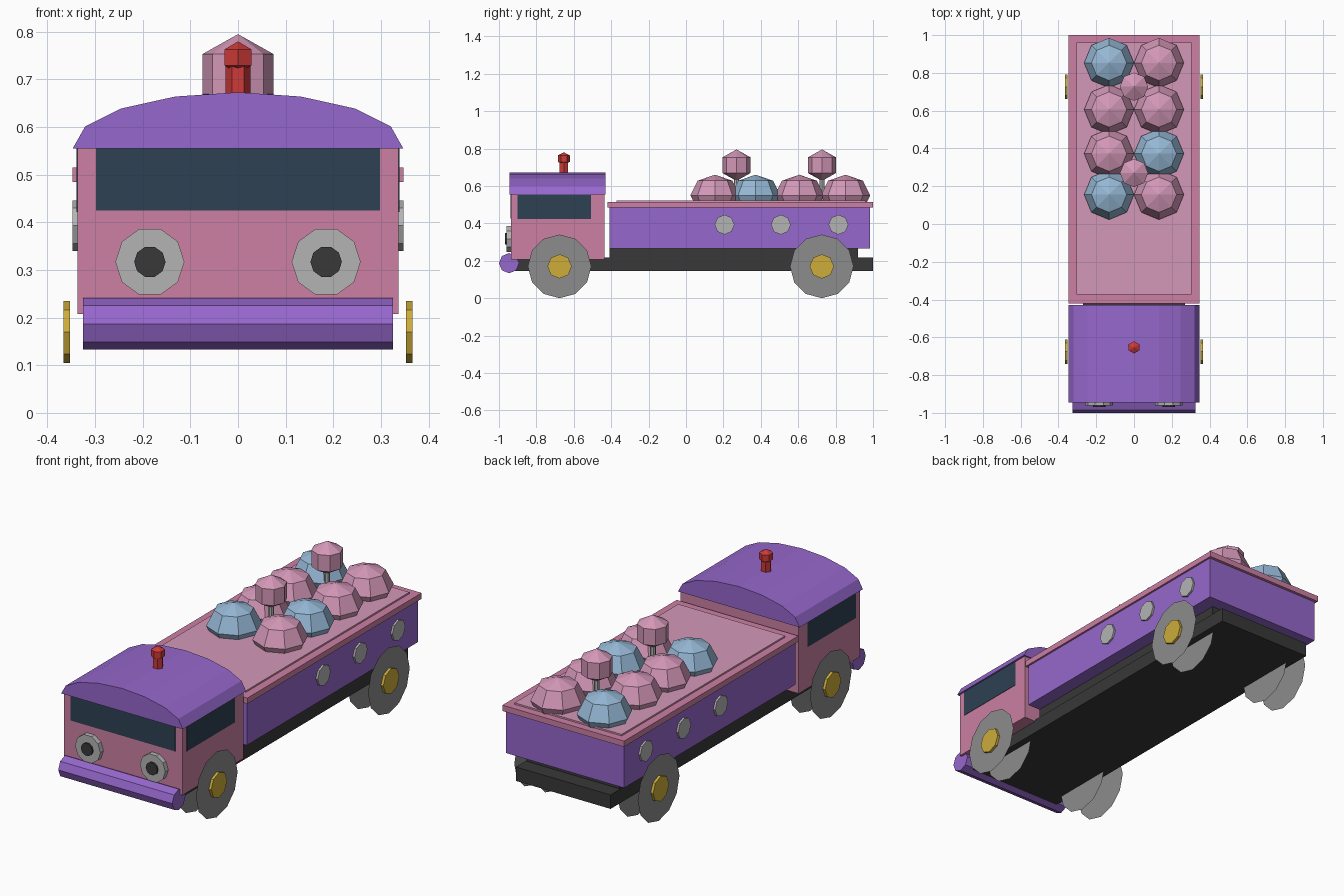
import bpy, bmesh
from math import sin, cos, pi

cube = bpy.data.objects.get("Cube")
if cube:
    bpy.data.objects.remove(cube, do_unlink=True)


def material(name, r, g, b):
    """Flat material from 0-255 display values."""
    col = [((c / 255 + 0.055) / 1.055) ** 2.4 for c in (r, g, b)] + [1.0]
    m = bpy.data.materials.new(name)
    m.use_nodes = True
    m.diffuse_color = col
    m.node_tree.nodes["Principled BSDF"].inputs["Base Color"].default_value = col
    return m


purple = material("purple", 150, 103, 204)
pink = material("pink", 204, 128, 163)
candy_pink = material("candy pink", 212, 152, 184)
candy_blue = material("candy blue", 150, 184, 213)
black = material("black", 56, 56, 56)
tyre_grey = material("tyre grey", 140, 140, 140)
lamp_grey = material("lamp grey", 180, 180, 180)
gold = material("gold", 205, 173, 58)
glass = material("dark glass", 46, 65, 82)
red = material("red", 205, 58, 56)


def finish(name, bm, mat):
    bmesh.ops.recalc_face_normals(bm, faces=bm.faces)
    mesh = bpy.data.meshes.new(name)
    bm.to_mesh(mesh)
    bm.free()
    mesh.materials.append(mat)
    obj = bpy.data.objects.new(name, mesh)
    bpy.context.collection.objects.link(obj)
    return obj


def ngon(n, r, u=0, v=0, phase=0.0):
    return [(u + r * cos(phase + 2 * pi * i / n), v + r * sin(phase + 2 * pi * i / n))
            for i in range(n)]


def prism(name, profile, axis, a, b, mat):
    """Extrude a profile along an axis from a to b; a == b leaves a flat sheet."""
    place = {"x": lambda u, v, w: (w, u, v),
             "y": lambda u, v, w: (u, w, v),
             "z": lambda u, v, w: (u, v, w)}[axis]
    bm = bmesh.new()
    face = bm.faces.new([bm.verts.new(place(u, v, a)) for u, v in profile])
    if a != b:
        ext = bmesh.ops.extrude_face_region(bm, geom=[face], use_keep_orig=True)
        verts = [e for e in ext["geom"] if isinstance(e, bmesh.types.BMVert)]
        bmesh.ops.translate(bm, verts=verts, vec=place(0, 0, b - a))
    return finish(name, bm, mat)


def box(name, x, y, z, mat):
    return prism(name, [(x[0], y[0]), (x[1], y[0]), (x[1], y[1]), (x[0], y[1])],
                 "z", z[0], z[1], mat)


def ball(name, seg, rings, r, height, loc, mat):
    bm = bmesh.new()
    bmesh.ops.create_uvsphere(bm, u_segments=seg, v_segments=rings, radius=1)
    bmesh.ops.scale(bm, verts=bm.verts, vec=(r, r, height))
    bmesh.ops.translate(bm, verts=bm.verts, vec=loc)
    return finish(name, bm, mat)


# Chassis and bumper
box("chassis", (-.27, .27), (-.93, 1), (.145, .217), black)
box("chassis_riser", (-.265, .265), (-.41, .92), (.217, .268), black)
prism("bumper", ngon(8, .054, -.946, .187), "x", -.325, .325, purple)

# Cab with windows
box("cab", (-.337, .337), (-.935, -.437), (.208, .558), pink)
box("windscreen", (-.298, .298), (-.938, -.934), (.425, .556), glass)

# Curved roof
half = [(.347, .555), (.321, .601), (.245, .639), (.132, .664), (0, .673)]
prism("cab_roof", half + [(-x, z) for x, z in half[-2::-1]], "y", -.945, -.43, purple)

# Roof beacon
prism("beacon_stem", ngon(6, .026, 0, -.653), "z", .66, .735, red)
ball("beacon_lamp", 6, 3, .0375, .034, (0, -.653, .746), red)

# Cargo body with lid
box("cargo_body", (-.337, .337), (-.41, .985), (.265, .487), purple)
box("cargo_lid", (-.347, .347), (-.42, 1), (.485, .515), pink)
box("lid_panel", (-.305, .305), (-.372, .96), (.514, .523), candy_pink)

# Parts repeated on both sides
for s, side in ((1, "left"), (-1, "right")):
    box(f"side_window_{side}", sorted((s * .336, s * .339)), (-.9, -.507), (.422, .556), glass)
    prism(f"headlight_{side}", ngon(10, .0725, s * .185, .317), "y", -.93, -.96, lamp_grey)
    prism(f"headlight_centre_{side}", ngon(10, .033, s * .185, .317), "y", -.955, -.969, black)
    for i, y in enumerate((.206, .507, .815)):
        prism(f"side_lamp_{side}_{i + 1}", ngon(8, .053, y, .393), "x",
              s * .335, s * .347, lamp_grey)
    for end, y in (("front", -.676), ("rear", .726)):
        for layer, x in (("outer", .352), ("inner", .235)):
            prism(f"{end}_wheel_{layer}_disc_{side}", ngon(12, .17, y, .17), "x",
                  s * x, s * x, tyre_grey)
        prism(f"{end}_hub_{side}", ngon(8, .065, y, .17), "x", s * .3525, s * .366, gold)

# Faceted domes on the lid, two per row
rows = [(.155, candy_blue, candy_pink), (.372, candy_pink, candy_blue),
        (.606, candy_pink, candy_pink), (.853, candy_blue, candy_pink)]
for i, (y, right_mat, left_mat) in enumerate(rows):
    ball(f"dome_right_{i + 1}", 8, 4, .132, .11, (-.132, y, .55), right_mat)
    ball(f"dome_left_{i + 1}", 8, 4, .132, .11, (.132, y, .55), left_mat)

# Raised centre knobs on stems
for i, y in enumerate((.27, .727)):
    prism(f"knob_stem_{i + 1}", ngon(8, .014, 0, y), "z", .52, .65, lamp_grey)
    ball(f"knob_{i + 1}", 8, 3, .0866, .084, (0, y, .711), candy_pink)
